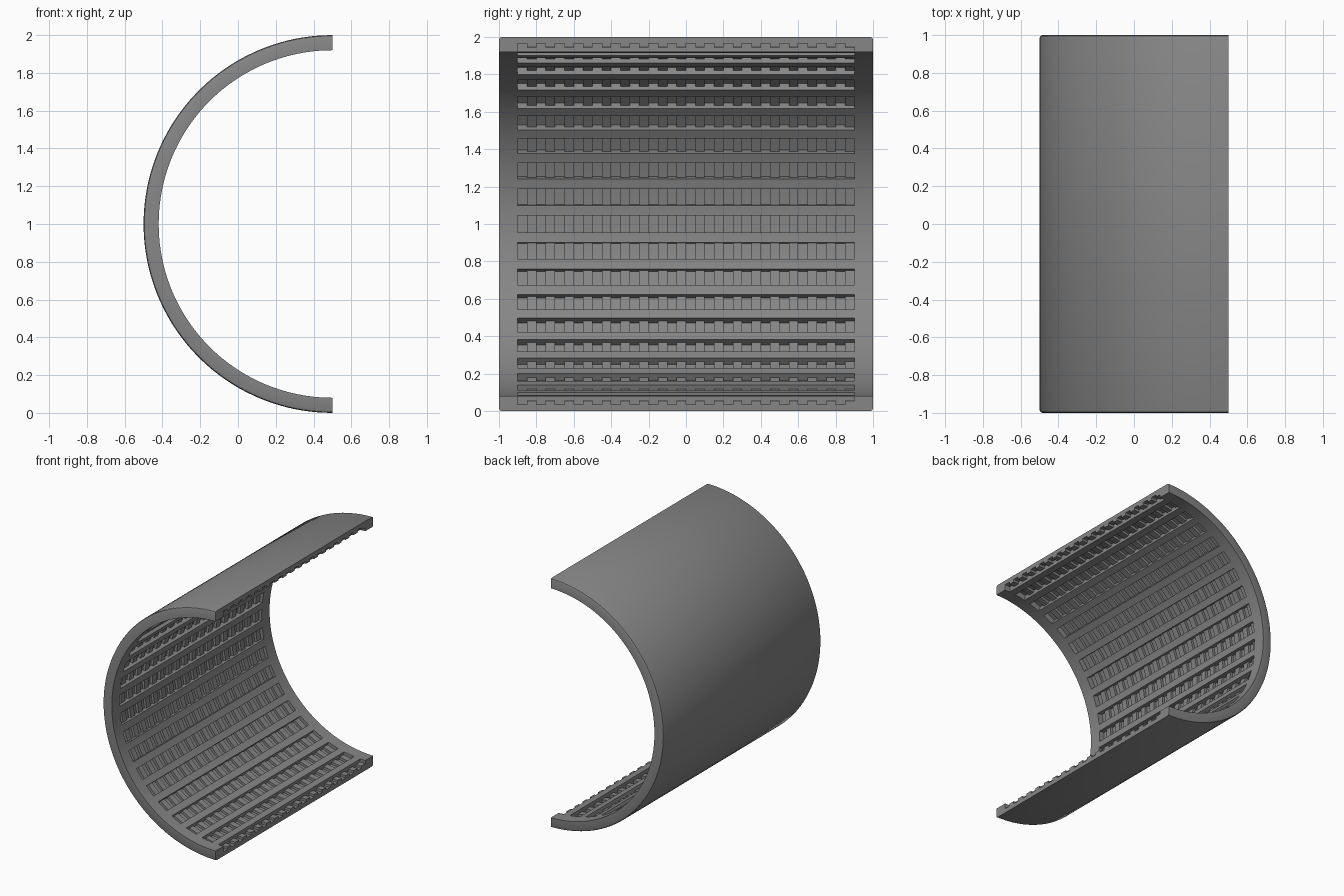
import bpy, bmesh, math
from mathutils import Vector

if "Cube" in bpy.data.objects:
    bpy.data.objects.remove(bpy.data.objects["Cube"])

R_OUT, R_IN = 1.0, 0.92            # shell radii
R_DEEP, R_SHALLOW = 0.965, 0.945   # alternating pocket floors
PITCH, HALF = 9.0, 2.8             # pocket row pitch and half width, degrees
BEV = 0.015                        # rounded outer rim


def P(r, a, y):
    a = math.radians(a)
    return Vector((0.5 - r * math.cos(a), y, 1 + r * math.sin(a)))


bm = bmesh.new()


def face(pts, towards):
    f = bm.faces.new([bm.verts.new(p) for p in pts])
    f.normal_update()
    if f.normal.dot(towards) < 0:
        f.normal_flip()


# angular stops: pocket halves and land halves for each pitch
angles = []
for k in range(20):
    a0 = -90 + k * PITCH
    angles += [a0, a0 + HALF, a0 + PITCH / 2, a0 + PITCH - HALF]
angles.append(90)
# stops along the length: plain rims with 36 tiles in between
ys = [-1] + [round(-0.9 + 0.05 * i, 4) for i in range(37)] + [1]
NA, NY = len(angles) - 1, len(ys) - 1


def radius(i, j):
    if j in (0, NY - 1) or i % 4 in (1, 2):
        return R_IN
    return R_DEEP if j % 2 else R_SHALLOW


# outer skin profile with rounded ends
s = BEV * (1 - math.sqrt(0.5))
outer = [(-1, R_OUT - BEV), (-1 + s, R_OUT - s), (-1 + BEV, R_OUT),
         (1 - BEV, R_OUT), (1 - s, R_OUT - s), (1, R_OUT - BEV)]

Y = Vector((0, 1, 0))
for i in range(NA):
    a, b = angles[i], angles[i + 1]
    out = P(1, (a + b) / 2, 0) - P(0, 0, 0)
    tang = P(1, b, 0) - P(1, a, 0)
    for (y0, r0), (y1, r1) in zip(outer, outer[1:]):
        face([P(r0, a, y0), P(r1, a, y1), P(r1, b, y1), P(r0, b, y0)],
             out + Y * (y0 + y1) / 2)
    # end rings
    for y in (-1, 1):
        face([P(R_IN, a, y), P(R_OUT - BEV, a, y),
              P(R_OUT - BEV, b, y), P(R_IN, b, y)], Y * y)
    # inner lining: floors, then walls where neighbouring depths differ
    for j in range(NY):
        y0, y1, r = ys[j], ys[j + 1], radius(i, j)
        face([P(r, a, y0), P(r, a, y1), P(r, b, y1), P(r, b, y0)], -out)
        if j + 1 < NY:
            q = radius(i, j + 1)
            if q != r:
                face([P(r, a, y1), P(q, a, y1), P(q, b, y1), P(r, b, y1)],
                     Y if q > r else -Y)
        if i + 1 < NA:
            q = radius(i + 1, j)
            if q != r:
                face([P(r, b, y0), P(q, b, y0), P(q, b, y1), P(r, b, y1)],
                     tang if q > r else -tang)

# cut faces along both long edges, showing the half pockets
for a, i in ((-90, 0), (90, NA - 1)):
    for j in range(NY):
        y0, y1, r = ys[j], ys[j + 1], radius(i, j)
        if j == 0:
            top = [P(q, a, y) for y, q in outer[:3]] + [P(R_OUT, a, y1)]
        elif j == NY - 1:
            top = [P(R_OUT, a, y0)] + [P(q, a, y) for y, q in outer[3:]]
        else:
            top = [P(R_OUT, a, y0), P(R_OUT, a, y1)]
        face([P(r, a, y0)] + top + [P(r, a, y1)], Vector((1, 0, 0)))

bmesh.ops.remove_doubles(bm, verts=bm.verts, dist=1e-5)
me = bpy.data.meshes.new("half_pipe_shell")
bm.to_mesh(me)
bm.free()

# dark grey finish
mat = bpy.data.materials.new("dark_grey")
mat.diffuse_color = (0.24, 0.24, 0.24, 1)
mat.use_nodes = True
mat.node_tree.nodes["Principled BSDF"].inputs["Base Color"].default_value = mat.diffuse_color
me.materials.append(mat)

ob = bpy.data.objects.new("half_pipe_shell", me)
bpy.context.collection.objects.link(ob)
bpy.context.view_layer.objects.active = ob
ob.select_set(True)
bpy.ops.object.shade_smooth_by_angle(angle=math.radians(30))
